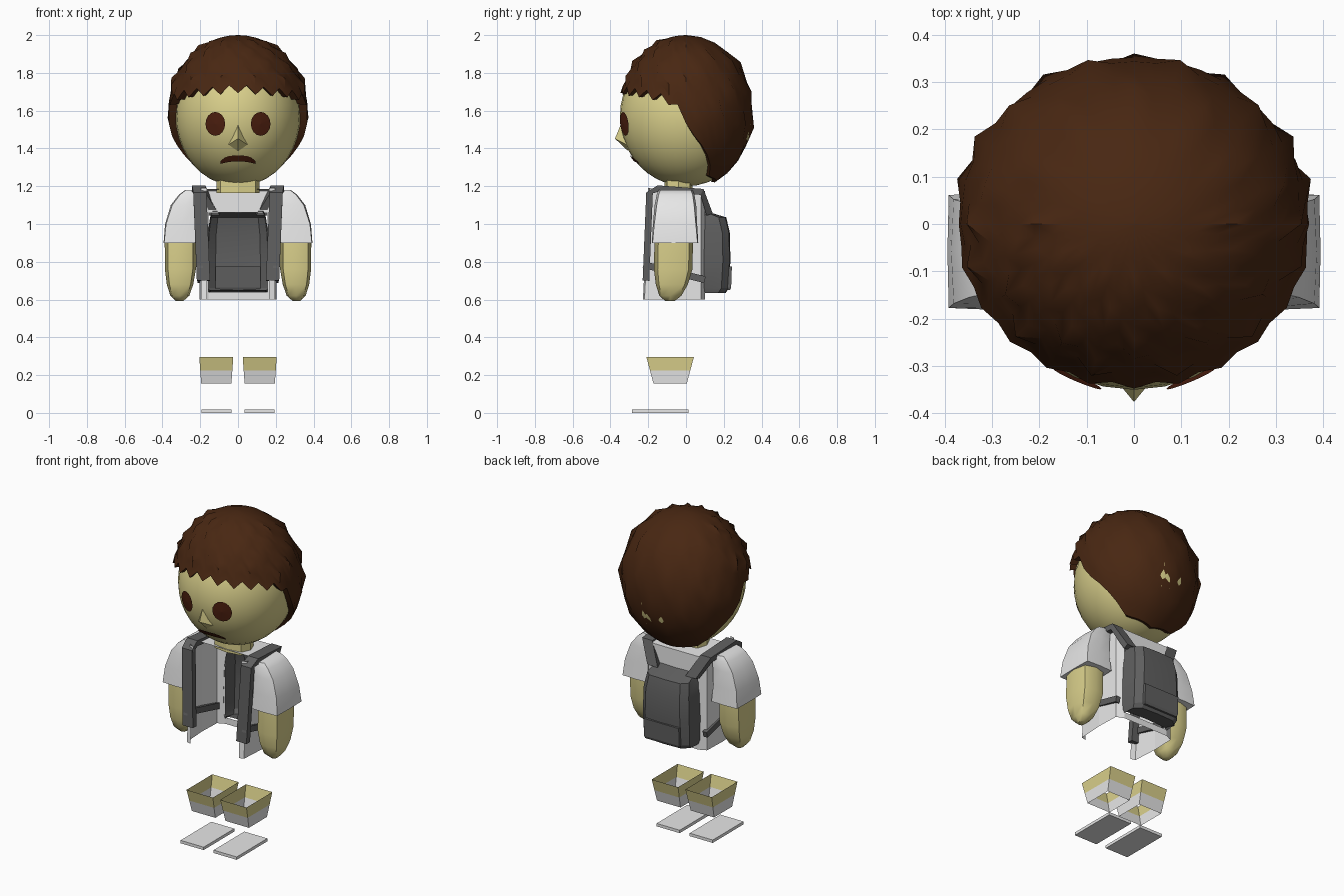
import bpy, math
from mathutils import Vector

if "Cube" in bpy.data.objects:
    bpy.data.objects.remove(bpy.data.objects["Cube"])


def material(name, rgb):
    m = bpy.data.materials.new(name)
    m.diffuse_color = (*rgb, 1)
    m.use_nodes = True
    m.node_tree.nodes["Principled BSDF"].inputs["Base Color"].default_value = m.diffuse_color
    return m


SKIN = material("skin", (0.70, 0.63, 0.26))
HAIR = material("hair_brown", (0.065, 0.02, 0.006))
FACE = material("eye_brown", (0.075, 0.014, 0.005))
WHITE = material("cloth_white", (0.82, 0.82, 0.82))
GREY = material("bag_grey", (0.115, 0.115, 0.115))


def make(name, verts, faces, mat, smooth=None):
    me = bpy.data.meshes.new(name)
    me.from_pydata([tuple(v) for v in verts], [], faces)
    me.materials.append(mat)
    ob = bpy.data.objects.new(name, me)
    bpy.context.collection.objects.link(ob)
    if smooth:
        bpy.ops.object.select_all(action='DESELECT')
        ob.select_set(True)
        bpy.context.view_layer.objects.active = ob
        bpy.ops.object.mode_set(mode='EDIT')
        bpy.ops.mesh.select_all(action='SELECT')
        bpy.ops.mesh.normals_make_consistent(inside=False)
        bpy.ops.object.mode_set(mode='OBJECT')
        bpy.ops.object.shade_smooth_by_angle(angle=math.radians(smooth))
    return ob


def loft(name, rings, mat, closed=True, caps=(False, False), smooth=None, skip=()):
    """Skin a list of equal-length point rings; skip holds (row, column) holes."""
    n = len(rings[0])
    verts = [p for r in rings for p in r]
    faces = []
    for i in range(len(rings) - 1):
        for j in range(n if closed else n - 1):
            if (i, j) not in skip:
                k = (j + 1) % n
                faces.append((i*n + j, i*n + k, (i+1)*n + k, (i+1)*n + j))
    if caps[0]:
        faces.append(tuple(reversed(range(n))))
    if caps[1]:
        faces.append(tuple(range(len(verts) - n, len(verts))))
    return make(name, verts, faces, mat, smooth)


def box_ring(cx, cy, z, hx, hy, k=1.0):
    """Eight-sided rounded rectangle; k=1 gives square corners."""
    u = [(1, 0), (k, k), (0, 1), (-k, k), (-1, 0), (-k, -k), (0, -1), (k, -k)]
    return [(cx + a*hx, cy + b*hy, z) for a, b in u]


def ribbon(name, pts, w, t, mat):
    """Flat bar along a path, w wide in x and t thick."""
    rings = []
    for i, p in enumerate(pts):
        a, b = Vector(pts[max(i-1, 0)]), Vector(pts[min(i+1, len(pts)-1)])
        d = b - a
        nrm = Vector((0, -d.z, d.y)).normalized() * t / 2
        wx = Vector((w / 2, 0, 0))
        p = Vector(p)
        rings.append([p + wx + nrm, p - wx + nrm, p - wx - nrm, p + wx - nrm])
    return loft(name, rings, mat, caps=(True, True))


# Head
HC, HR = Vector((0, 0, 1.57)), Vector((0.33, 0.35, 0.37))
bpy.ops.mesh.primitive_uv_sphere_add(segments=32, ring_count=20, radius=1, location=HC)
head = bpy.context.object
head.name = "head"
head.scale = HR
head.data.materials.append(SKIN)
bpy.ops.object.shade_smooth()


def on_face(x, z, lift=0.008):
    q = 1 - (x / HR.x)**2 - ((z - HC.z) / HR.z)**2
    return (x, -HR.y * math.sqrt(max(q, 0)) - lift, z)


# Eyes: ellipses lying on the face
for s, side in ((-1, "left"), (1, "right")):
    pts = [on_face(s*0.12, 1.53)]
    for k in range(16):
        a = 2*math.pi*k/16
        pts.append(on_face(s*0.12 + 0.052*math.cos(a), 1.53 + 0.063*math.sin(a)))
    make("eye_" + side, pts, [(0, 1 + k, 1 + (k+1) % 16) for k in range(16)], FACE)

# Drooping mouth
mouth = []
for k in range(9):
    t = -1 + k / 4
    x = 0.093 * t
    mouth.append([on_face(x, 1.362 - 0.03*t**4), on_face(x, 1.332 - 0.014*t*t)])
loft("mouth", mouth, FACE, closed=False)

# Nose
make("nose", [(0, -0.376, 1.452), (0, -0.34, 1.54), (0.05, -0.315, 1.42),
              (0, -0.305, 1.385), (-0.05, -0.315, 1.42)],
     [(0, 1, 4), (0, 4, 3), (0, 3, 2), (0, 2, 1)], SKIN)

# Hair: shell whose lower edge follows a hairline, with tufts
HAIRLINE = [(0, 1.715), (50, 1.69), (70, 1.665), (84, 1.63), (92, 1.50),
            (108, 1.40), (128, 1.25), (180, 1.22)]


def hairline(deg):
    for (a, za), (b, zb) in zip(HAIRLINE, HAIRLINE[1:]):
        if deg <= b:
            return za + (zb - za) * (deg - a) / (b - a)


COLS, ROWS = 48, 12
rings = []
for i in range(ROWS + 1):
    ring = []
    for j in range(COLS):
        az = 360 * j / COLS
        edge = hairline(min(az, 360 - az))
        front = math.cos(math.radians(az)) > 0.2
        if front:
            edge += 0.022 if j % 2 else -0.022
        end = math.acos((edge - 1.59) / 0.41)
        th = max(end * i / ROWS, 0.01)
        m = min(j, COLS - j)
        tuft = 1.0
        if i in (4, 6, 8, 10) and (m + i) % 4 == 0:
            tuft = 1.05
        if front and i == ROWS:
            tuft = 1.02
        st = math.sin(th)
        ring.append((0.37*tuft*st*math.sin(math.radians(az)),
                     -0.352*tuft*st*math.cos(math.radians(az)),
                     1.59 + 0.41*math.cos(th) + (0.012 if tuft > 1.03 else 0)))
    rings.append(ring)
rings.append([(x*0.86, y*0.86, z + 0.005) for x, y, z in rings[-1]])
loft("hair", rings, HAIR, caps=(True, False), smooth=35)

# Neck
loft("neck", [box_ring(0, -0.04, z, 0.115, 0.075, 0.8) for z in (1.165, 1.26)], SKIN)

# Shirt: open front, hole in the back where the bag sits
rows = []
for z, yf in ((0.6, -0.228), (0.64, -0.226), (1.06, -0.205), (1.18, -0.2)):
    half = [(0.165, yf), (0.195, yf + 0.008), (0.205, -0.06), (0.2, 0.08), (0.155, 0.1)]
    zs = lambda y: z - (0.05 * y if z > 1.1 else 0)
    rows.append([(x, y, zs(y)) for x, y in half] +
                [(-x, y, zs(y)) for x, y in reversed(half)])
loft("shirt_body", rows, WHITE, closed=False, skip={(1, 4)})
make("shirt_yoke", [(-0.203, -0.12, 1.186), (0.203, -0.12, 1.186), (0.2, 0.08, 1.176),
                    (0.155, 0.1, 1.175), (-0.155, 0.1, 1.175), (-0.2, 0.08, 1.176)],
     [(0, 1, 2, 3, 4, 5)], WHITE)

# Arms, straps, legs and soles on both sides
for s, side in ((-1, "left"), (1, "right")):
    loft("sleeve_" + side, [box_ring(s*cx, cy, z, hx, hy, k) for cx, cy, z, hx, hy, k in (
        (0.304, -0.058, 0.9, 0.09, 0.123, 0.97), (0.302, -0.058, 1.0, 0.084, 0.117, 0.94),
        (0.281, -0.056, 1.1, 0.075, 0.11, 0.9), (0.255, -0.055, 1.155, 0.058, 0.1, 0.9),
        (0.24, -0.055, 1.18, 0.04, 0.09, 0.9))], WHITE, caps=(True, True), smooth=45)
    loft("forearm_" + side, [box_ring(s*cx, cy, z, hx, hy, 0.8) for cx, cy, z, hx, hy in (
        (0.31, -0.085, 0.592, 0.02, 0.025), (0.308, -0.083, 0.62, 0.05, 0.058),
        (0.307, -0.075, 0.68, 0.07, 0.085), (0.305, -0.068, 0.76, 0.082, 0.102),
        (0.305, -0.065, 0.905, 0.083, 0.102))], SKIN, caps=(True, True), smooth=45)
    ribbon("bag_strap_" + side, [(s*x, y, z) for x, y, z in (
        (0.183, -0.212, 0.7), (0.202, -0.193, 1.165), (0.208, -0.15, 1.187),
        (0.2, 0.085, 1.17), (0.13, 0.125, 1.05))], 0.07, 0.035, GREY)
    ribbon("bag_belt_" + side, [(s*0.2, -0.225, 0.785), (s*0.2, 0.1, 0.705)], 0.028, 0.036, GREY)

    # Leg cuff: open tapered tube, skin above and white sock below
    cuff = []
    for z in (0.155, 0.225, 0.297):
        f = (z - 0.155) / 0.142
        cuff.append(box_ring(s*0.115, -0.084, z, 0.08 + 0.01*f, 0.088 + 0.038*f))
    leg = loft("leg_cuff_" + side, cuff, WHITE)
    leg.data.materials.append(SKIN)
    for p in leg.data.polygons:
        p.material_index = int(p.center.z > 0.225)
    loft("shoe_sole_" + side, [box_ring(s*0.113, -0.137, z, 0.079, 0.15)
                               for z in (0, 0.018)], WHITE, caps=(True, True))

# Backpack: hollow shell open towards the back of the shirt
rows = []
for z, hx, yb in ((0.65, 0.15, 0.1), (0.635, 0.155, 0.205), (0.66, 0.163, 0.222),
                  (0.8, 0.165, 0.23), (0.95, 0.16, 0.228), (1.035, 0.148, 0.208),
                  (1.068, 0.135, 0.1)):
    half = [(hx, 0.095), (hx*0.96, max(0.095, yb - 0.035)), (hx*0.72, yb)]
    rows.append([(x, y, z) for x, y in half] + [(0, yb + 0.005, z)] +
                [(-x, y, z) for x, y in reversed(half)])
loft("backpack", rows, GREY, closed=False, smooth=30)
loft("backpack_pocket", [box_ring(0, 0.227, z, hx, hy) for z, hx, hy in (
    (0.65, 0.115, 0.006), (0.665, 0.12, 0.012), (0.775, 0.12, 0.016))],
    GREY, caps=(True, True))
